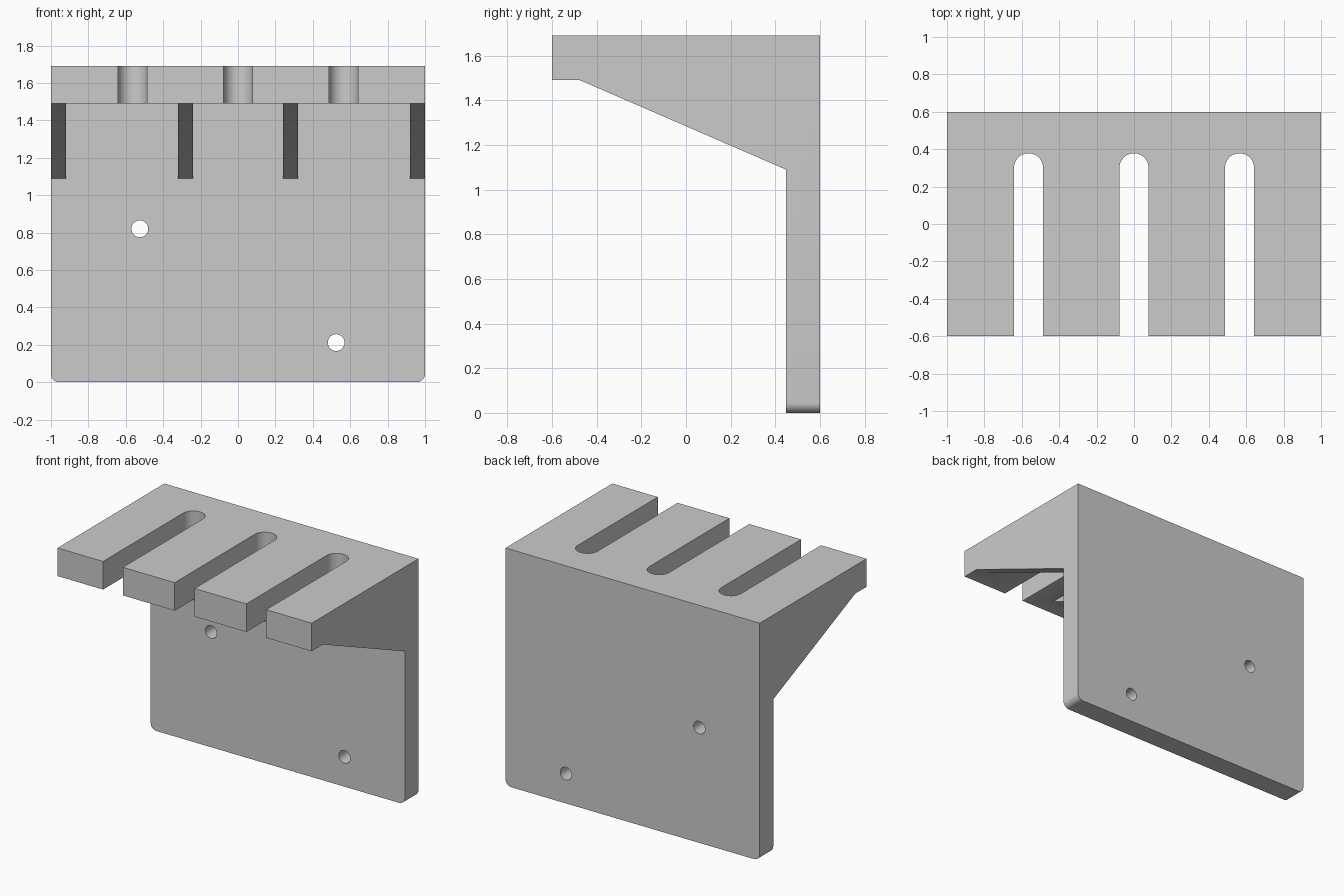
import bpy, bmesh
from math import cos, sin, pi, radians
from mathutils import Vector

if "Cube" in bpy.data.objects:
    bpy.data.objects.remove(bpy.data.objects["Cube"])

TOP, SHELF, BACK, WALL = 1.69, 1.49, 0.60, 0.447


def prism(name, pts, axis, a, b):
    """Extrude a 2D outline along an axis from a to b."""
    place = {'x': lambda u, v, t: (t, u, v),
             'y': lambda u, v, t: (u, t, v),
             'z': lambda u, v, t: (u, v, t)}[axis]
    bm = bmesh.new()
    face = bm.faces.new([bm.verts.new(place(u, v, a)) for u, v in pts])
    ext = bmesh.ops.extrude_face_region(bm, geom=[face])
    moved = [g for g in ext['geom'] if isinstance(g, bmesh.types.BMVert)]
    bmesh.ops.translate(bm, verts=moved, vec=Vector(place(0, 0, b - a)))
    bmesh.ops.recalc_face_normals(bm, faces=bm.faces)
    mesh = bpy.data.meshes.new(name)
    bm.to_mesh(mesh)
    bm.free()
    obj = bpy.data.objects.new(name, mesh)
    bpy.context.collection.objects.link(obj)
    return obj


def arc(cx, cy, r, start, end, n):
    return [(cx + r * cos(start + (end - start) * i / n),
             cy + r * sin(start + (end - start) * i / n)) for i in range(n + 1)]


def combine(body, tool, operation):
    mod = body.modifiers.new(tool.name, 'BOOLEAN')
    mod.operation, mod.solver, mod.object = operation, 'EXACT', tool
    bpy.context.view_layer.objects.active = body
    bpy.ops.object.modifier_apply(modifier=mod.name)
    bpy.data.objects.remove(tool)


# Back plate and shelf as one L-shaped body
bracket = prism("slotted_bracket",
                [(WALL, 0), (BACK, 0), (BACK, TOP), (-0.6, TOP), (-0.6, SHELF), (WALL, SHELF)],
                'x', -1, 1)

# Rounded lower corners of the plate
bm = bmesh.new()
bm.from_mesh(bracket.data)
corners = [e for e in bm.edges
           if all(v.co.z < 0.01 for v in e.verts)
           and abs(e.verts[0].co.x - e.verts[1].co.x) < 0.01]
bmesh.ops.bevel(bm, geom=corners, offset=0.045, segments=8, profile=0.5, affect='EDGES')
bm.to_mesh(bracket.data)
bm.free()

# Triangular ribs under the shelf
rib = [(-0.475, SHELF), (WALL, 1.09), (0.52, 1.09), (0.52, 1.6), (-0.475, 1.6)]
for x in (-1, -0.32, 0.24, 0.92):
    combine(bracket, prism("rib", rib, 'x', x, x + 0.08), 'UNION')

# Open slots with round ends
for x in (-0.564, 0, 0.564):
    slot = [(x - 0.078, -0.8), (x + 0.078, -0.8)] + arc(x, 0.30, 0.078, 0, pi, 24)
    combine(bracket, prism("slot_cutter", slot, 'z', 1.3, 1.9), 'DIFFERENCE')

# Screw holes through the plate
for x, z in ((-0.525, 0.82), (0.525, 0.212)):
    hole = arc(x, z, 0.045, 0, 2 * pi, 32)[:-1]
    combine(bracket, prism("hole_cutter", hole, 'y', 0.3, 0.8), 'DIFFERENCE')

# Smooth curves, sharp edges
bracket.select_set(True)
bpy.context.view_layer.objects.active = bracket
bpy.ops.object.shade_smooth_by_angle(angle=radians(30))
